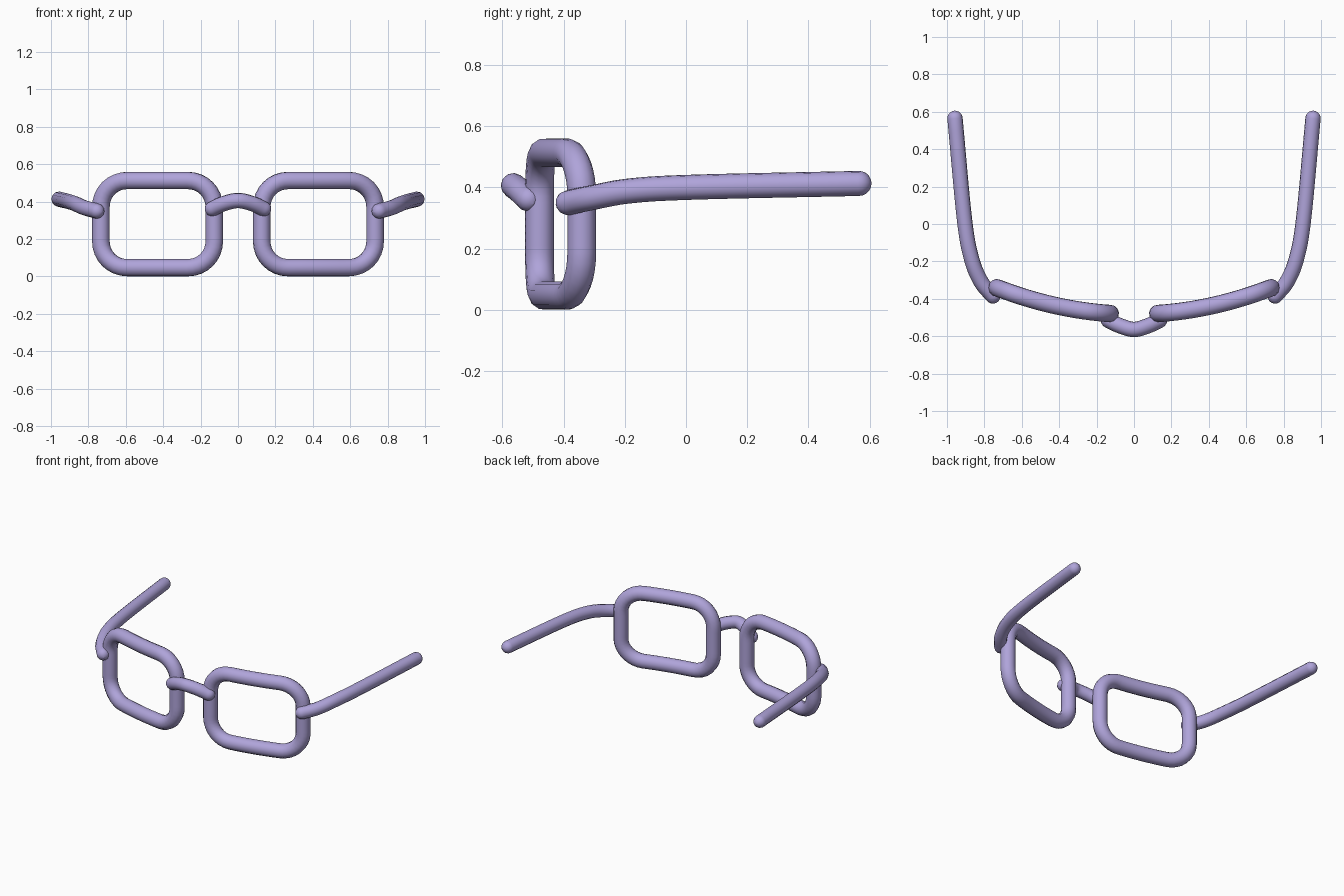
import bpy
from math import sin, cos, pi
from mathutils import Vector

cube = bpy.data.objects.get("Cube")
if cube:
    bpy.data.objects.remove(cube, do_unlink=True)

lavender = bpy.data.materials.new("lavender plastic")
lavender.use_nodes = True
colour = (0.43, 0.37, 0.70, 1)
lavender.diffuse_color = colour
lavender.node_tree.nodes["Principled BSDF"].inputs["Base Color"].default_value = colour


def tube(name, points, radii, thickness, closed=False):
    """Round tube through a list of points, converted to a smooth mesh."""
    curve = bpy.data.curves.new(name, "CURVE")
    curve.dimensions = "3D"
    curve.bevel_depth = thickness
    curve.bevel_resolution = 4
    curve.use_fill_caps = not closed
    spline = curve.splines.new("POLY")
    spline.points.add(len(points) - 1)
    for p, co, r in zip(spline.points, points, radii):
        p.co = (*co, 1)
        p.radius = r
    spline.use_cyclic_u = closed
    obj = bpy.data.objects.new(name, curve)
    bpy.context.collection.objects.link(obj)
    bpy.ops.object.select_all(action="DESELECT")
    obj.select_set(True)
    bpy.context.view_layer.objects.active = obj
    bpy.ops.object.convert(target="MESH")
    obj = bpy.context.object
    obj.data.materials.clear()
    obj.data.materials.append(lavender)
    bpy.ops.object.shade_smooth()
    return obj


def smooth_path(knots, steps=8):
    """Catmull-Rom curve through the knots."""
    k = [Vector(p) for p in knots]
    k = [2 * k[0] - k[1]] + k + [2 * k[-1] - k[-2]]
    path = []
    for a, b, c, d in zip(k, k[1:], k[2:], k[3:]):
        for i in range(steps):
            t = i / steps
            path.append(b + (c - a) * t / 2 + (2 * a - 5 * b + 4 * c - d) * t * t / 2
                        + (3 * b - a - 3 * c + d) * t ** 3 / 2)
    return path + [k[-2]]


def rod(name, knots, thickness):
    """Tube with rounded ends just beyond the first and last knots."""
    path = smooth_path(knots)
    start = (path[0] - path[1]).normalized() * thickness
    end = (path[-1] - path[-2]).normalized() * thickness
    angles = [i * pi / 10 for i in range(1, 5)] + [pi * 0.49]
    head = [path[0] + start * sin(a) for a in reversed(angles)]
    tail = [path[-1] + end * sin(a) for a in angles]
    taper = [cos(a) for a in angles]
    return tube(name, head + path + tail, taper[::-1] + [1] * len(path) + taper, thickness)


def rim_path(side):
    """Rounded rectangle bent back along a shallow parabola."""
    corner, half_w, half_h = 0.14, 0.303, 0.233
    flat = []
    for q, (sx, sz) in enumerate([(1, 1), (-1, 1), (-1, -1), (1, -1)]):
        for i in range(9):
            a = (q + i / 8) * pi / 2
            flat.append((0.43 + sx * (half_w - corner) + corner * cos(a),
                         0.28 + sz * (half_h - corner) + corner * sin(a)))
    path = []
    for (x, z), (x2, z2) in zip(flat, flat[1:] + flat[:1]):
        # Long straight runs are divided so that they can bend
        n = 8 if abs(x2 - x) + abs(z2 - z) > 0.1 else 1
        for i in range(n):
            px = x + (x2 - x) * i / n
            path.append(Vector((side * px, -0.483 + 0.265 * px * px, z + (z2 - z) * i / n)))
    return path


for side, label in ((1, "left"), (-1, "right")):
    rim = rim_path(side)
    tube(label + "_rim", rim, [1] * len(rim), 0.047, closed=True)
    temple = [(0.755, -0.385, 0.35), (0.82, -0.305, 0.367), (0.87, -0.18, 0.389),
              (0.907, 0.03, 0.401), (0.957, 0.565, 0.413)]
    rod(label + "_temple", [(side * x, y, z) for x, y, z in temple], 0.041)

# Arched nose bridge
rod("bridge", [(-0.137, -0.515, 0.362), (-0.075, -0.544, 0.39), (0, -0.564, 0.406),
               (0.075, -0.544, 0.39), (0.137, -0.515, 0.362)], 0.041)
